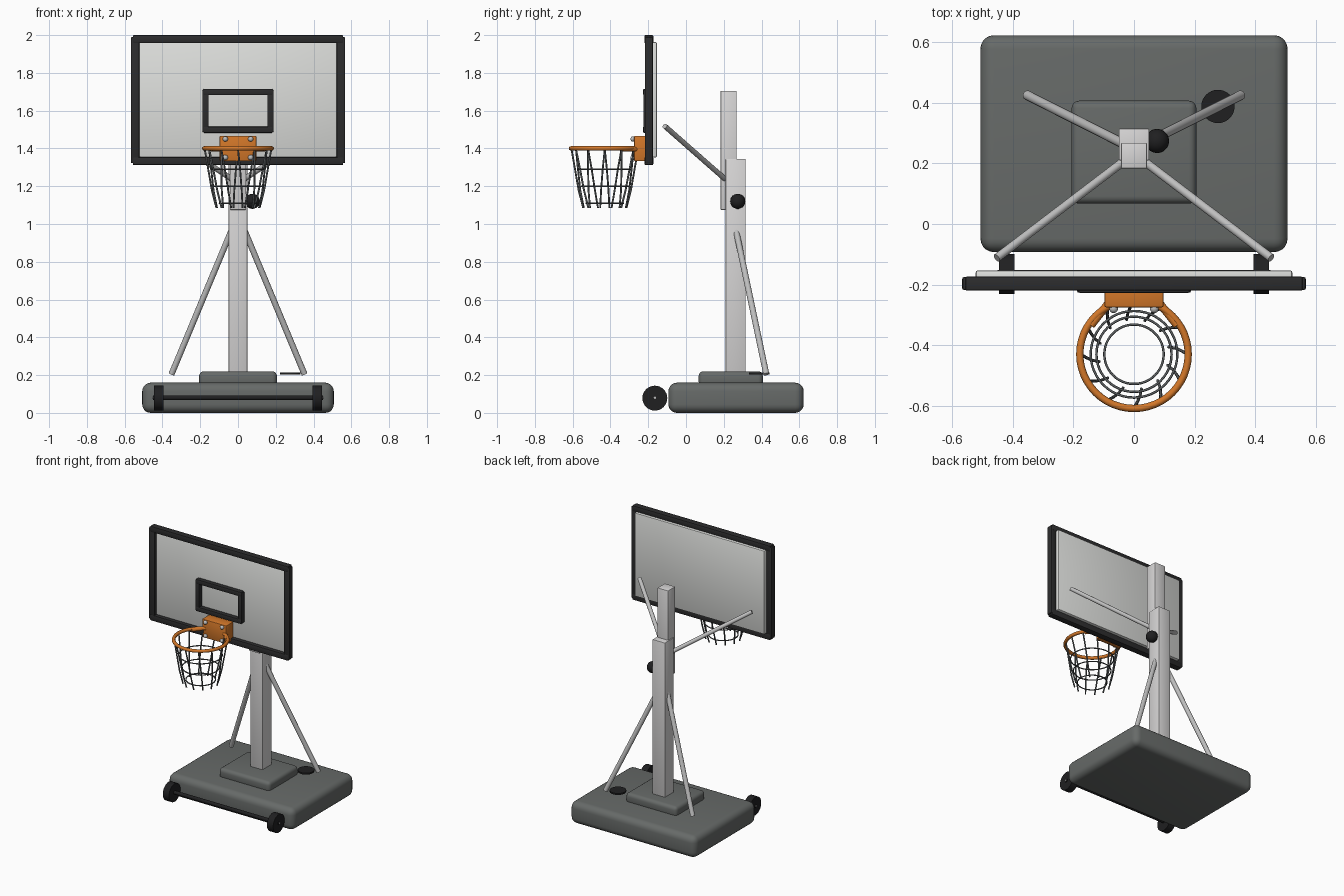
import bpy
import bmesh
from math import cos, sin, pi, radians
from mathutils import Vector

cube = bpy.data.objects.get("Cube")
if cube:
    bpy.data.objects.remove(cube, do_unlink=True)


def material(name, color):
    m = bpy.data.materials.new(name)
    m.use_nodes = True
    rgba = (*color, 1)
    m.diffuse_color = rgba
    m.node_tree.nodes["Principled BSDF"].inputs["Base Color"].default_value = rgba
    return m


PLASTIC = material("grey plastic", (0.135, 0.145, 0.14))
POST = material("light grey metal", (0.68, 0.67, 0.67))
STEEL = material("brushed steel", (0.52, 0.52, 0.52))
PANEL = material("white panel", (0.73, 0.74, 0.72))
TRIM = material("black trim", (0.025, 0.025, 0.026))
RUBBER = material("black rubber", (0.014, 0.014, 0.015))
ORANGE = material("orange", (0.65, 0.185, 0.022))
NET = material("dark grey cord", (0.11, 0.12, 0.125))


def finish(bm, name, mat):
    mesh = bpy.data.meshes.new(name)
    bmesh.ops.recalc_face_normals(bm, faces=bm.faces[:])
    bm.to_mesh(mesh)
    bm.free()
    mesh.materials.append(mat)
    ob = bpy.data.objects.new(name, mesh)
    bpy.context.collection.objects.link(ob)
    bpy.ops.object.select_all(action="DESELECT")
    ob.select_set(True)
    bpy.context.view_layer.objects.active = ob
    bpy.ops.object.shade_smooth_by_angle(angle=radians(35))
    return ob


def box(name, mat, xs, ys, zs, bevel=0.004, segments=2):
    """Rounded box given by its extent along each axis."""
    bm = bmesh.new()
    bmesh.ops.create_cube(bm, size=1)
    for v in bm.verts:
        v.co = Vector([(lo + hi) / 2 + c * (hi - lo)
                       for c, (lo, hi) in zip(v.co, (xs, ys, zs))])
    bmesh.ops.bevel(bm, geom=bm.edges[:], offset=bevel, segments=segments,
                    profile=0.5, affect="EDGES")
    return finish(bm, name, mat)


def rod(name, mat, a, b, radius, sides=16):
    """Capped cylinder between two points."""
    a, b = Vector(a), Vector(b)
    bm = bmesh.new()
    bmesh.ops.create_cone(bm, cap_ends=True, segments=sides, radius1=radius,
                          radius2=radius, depth=(b - a).length)
    turn = (b - a).to_track_quat("Z", "Y")
    for v in bm.verts:
        v.co = turn @ v.co + (a + b) / 2
    return finish(bm, name, mat)


def ball(name, mat, center, radius):
    bm = bmesh.new()
    bmesh.ops.create_uvsphere(bm, u_segments=20, v_segments=12, radius=radius)
    bmesh.ops.translate(bm, verts=bm.verts, vec=center)
    return finish(bm, name, mat)


def tube(name, mat, points, radius, closed=False, sides=8):
    """Round cord swept along a path, made into a mesh."""
    curve = bpy.data.curves.new(name, "CURVE")
    curve.dimensions = "3D"
    curve.bevel_depth = radius
    curve.bevel_resolution = sides // 2 - 2
    curve.use_fill_caps = True
    spline = curve.splines.new("POLY")
    spline.points.add(len(points) - 1)
    for p, co in zip(spline.points, points):
        p.co = (*co, 1)
    spline.use_cyclic_u = closed
    curve.materials.append(mat)
    ob = bpy.data.objects.new(name, curve)
    bpy.context.collection.objects.link(ob)
    bpy.ops.object.select_all(action="DESELECT")
    ob.select_set(True)
    bpy.context.view_layer.objects.active = ob
    bpy.ops.object.convert(target="MESH")
    bpy.ops.object.shade_smooth_by_angle(angle=radians(50))


# Base with pedestal and filler cap
box("base", PLASTIC, (-0.507, 0.507), (-0.093, 0.623), (0, 0.16), 0.045, 5)
box("pedestal", PLASTIC, (-0.206, 0.206), (0.067, 0.407), (0.14, 0.22), 0.025, 4)
rod("filler_cap", RUBBER, (0.277, 0.388, 0.203), (0.277, 0.388, 0.214), 0.055, 32)

# Telescoping post
box("lower_post", POST, (-0.05, 0.05), (0.21, 0.315), (0.2, 1.345))
box("upper_post", POST, (-0.043, 0.043), (0.183, 0.268), (1.075, 1.705))
ball("height_knob", RUBBER, (0.076, 0.274, 1.12), 0.04)

# Wheels on their axle
rod("axle", RUBBER, (-0.45, -0.165, 0.08), (0.45, -0.165, 0.08), 0.013)

for side, s in (("left", 1), ("right", -1)):
    rod(side + "_wheel", RUBBER, (s * 0.395, -0.165, 0.078),
        (s * 0.445, -0.165, 0.078), 0.066, 32)
    rod(side + "_axle_pin", STEEL, (s * 0.44, -0.165, 0.08),
        (s * 0.453, -0.165, 0.08), 0.006)
    # Struts down to the base and arms up to the board
    rod(side + "_brace", STEEL, (s * 0.035, 0.265, 0.965),
        (s * 0.352, 0.425, 0.205), 0.016)
    rod(side + "_arm", STEEL, (s * 0.03, 0.21, 1.235),
        (s * 0.453, -0.112, 1.518), 0.014)
    # Upright trim of the board and target
    x = sorted((s * 0.522, s * 0.567))
    box(side + "_frame", TRIM, x, (-0.218, -0.175), (1.322, 1.99), 0.006)
    x = sorted((s * 0.155, s * 0.188))
    box(side + "_target_bar", TRIM, x, (-0.226, -0.19), (1.487, 1.711))
    # Rim support
    rod(side + "_rim_support", ORANGE, (s * 0.085, -0.262, 1.395),
        (s * 0.142, -0.335, 1.398), 0.013)
    for level, z in (("upper", 1.45), ("lower", 1.352)):
        ball(f"{side}_{level}_bolt", STEEL, (s * 0.067, -0.28, z), 0.014)

# Backboard
box("board_panel", PANEL, (-0.523, 0.523), (-0.196, -0.153), (1.353, 1.963), 0.008)
for name, z in (("top", 1.957), ("bottom", 1.312)):
    box(name + "_frame", TRIM, (-0.557, 0.557), (-0.22, -0.173), (z, z + 0.043), 0.006)
for name, z in (("top", 1.682), ("bottom", 1.483)):
    box(name + "_target_bar", TRIM, (-0.183, 0.183), (-0.227, -0.19), (z, z + 0.033))

# Hoop
HOOP_Y = -0.43
box("rim_bracket", ORANGE, (-0.098, 0.098), (-0.275, -0.19), (1.333, 1.467), 0.006)


def around(radius, angle, z):
    return (radius * cos(angle), HOOP_Y + radius * sin(angle), z)


def ring(name, mat, radius, z, thickness):
    points = [around(radius, 2 * pi * i / 48, z) for i in range(48)]
    tube(name, mat, points, thickness, closed=True)


ring("rim", ORANGE, 0.179, 1.4, 0.012)

# Net of slightly twisted cords tied by rings
for i in range(12):
    a = 2 * pi * i / 12
    tube(f"net_cord_{i + 1}", NET,
         [around(0.176, a, 1.395), around(0.158, a + 0.07, 1.29),
          around(0.14, a + 0.14, 1.18), around(0.117, a + 0.21, 1.085)], 0.005)
for i, (radius, z) in enumerate(((0.143, 1.29), (0.124, 1.2), (0.098, 1.11))):
    ring(f"net_ring_{i + 1}", NET, radius, z, 0.004)
